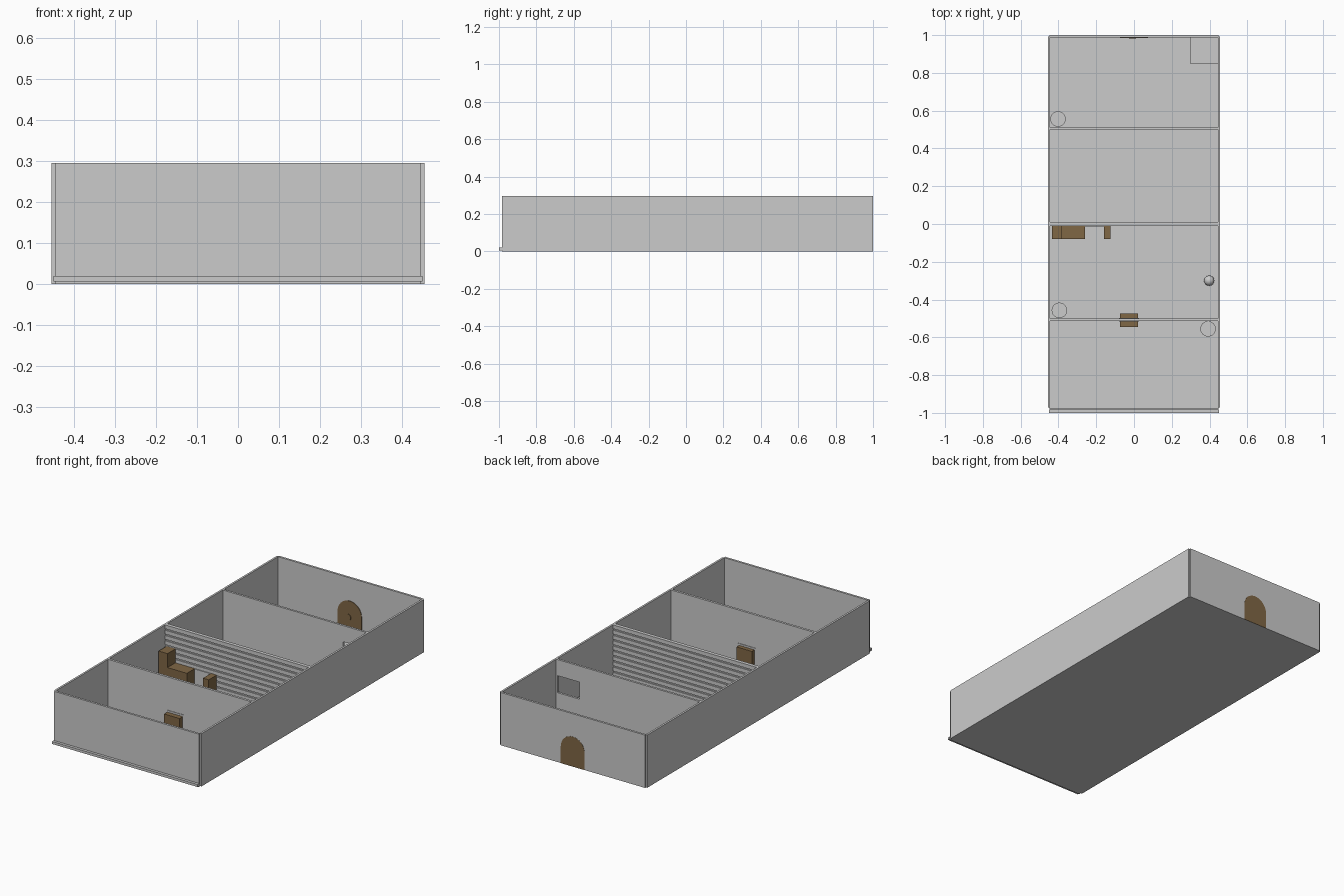
import bpy, bmesh, math
from mathutils import Vector

if "Cube" in bpy.data.objects:
    bpy.data.objects.remove(bpy.data.objects["Cube"])


def material(name, rgb):
    m = bpy.data.materials.new(name)
    m.diffuse_color = (*rgb, 1)
    m.use_nodes = True
    m.node_tree.nodes["Principled BSDF"].inputs["Base Color"].default_value = m.diffuse_color
    return m


GREY = material("plain grey", (0.6, 0.6, 0.6))
WOOD = material("brown wood", (0.215, 0.135, 0.06))
H = 0.295


def finish(name, bm, mat):
    bmesh.ops.recalc_face_normals(bm, faces=bm.faces)
    me = bpy.data.meshes.new(name)
    bm.to_mesh(me)
    bm.free()
    me.materials.append(mat)
    ob = bpy.data.objects.new(name, me)
    bpy.context.collection.objects.link(ob)
    return ob


def box(name, x, y, z, mat=GREY):
    bm = bmesh.new()
    bmesh.ops.create_cube(bm, size=1)
    for v in bm.verts:
        v.co = Vector([(r[0] + r[1]) / 2 + c * (r[1] - r[0]) for c, r in zip(v.co, (x, y, z))])
    return finish(name, bm, mat)


def prism(name, profile, y0, y1, mat):
    # x/z profile extruded along y
    bm = bmesh.new()
    face = bm.faces.new([bm.verts.new((x, y0, z)) for x, z in profile])
    out = bmesh.ops.extrude_face_region(bm, geom=[face])
    for g in out["geom"]:
        if isinstance(g, bmesh.types.BMVert):
            g.co.y = y1
    return finish(name, bm, mat)


def cylinder(name, x, y, z0, z1, r, n=24):
    bm = bmesh.new()
    bmesh.ops.create_cone(bm, cap_ends=True, segments=n, radius1=r, radius2=r, depth=z1 - z0)
    bmesh.ops.translate(bm, verts=bm.verts, vec=(x, y, (z0 + z1) / 2))
    return finish(name, bm, GREY)


# Floor panels, one per room, with fine seams
for i, (a, b) in enumerate(((-0.985, -0.506), (-0.502, -0.002), (0.002, 1.0))):
    box(f"floor_{i + 1}", (-0.447, 0.447), (a, b), (0, 0.008))

# Outer walls
for s, side in ((-1, "left"), (1, "right")):
    box(f"{side}_wall", sorted((s * 0.444, s * 0.455)), (-0.972, 0.992), (0, H))
box("front_wall", (-0.447, 0.447), (-0.985, -0.973), (0, H))
box("back_wall", (-0.447, 0.447), (0.988, 1.0), (0, H))
box("front_ledge", (-0.45, 0.45), (-1.0, -0.985), (0.006, 0.02))

# Front partition
box("front_partition", (-0.445, 0.445), (-0.514, -0.501), (0, H))

# Back partition with a window opening at its right end
py = (0.5, 0.512)
box("back_partition_main", (-0.445, 0.30), py, (0, H))
box("back_partition_end", (0.435, 0.445), py, (0, H))
box("back_partition_below", (0.30, 0.435), py, (0, 0.11))
box("back_partition_above", (0.30, 0.435), py, (0.205, H))

# Middle partition clad with horizontal boards on both sides
box("middle_partition", (-0.445, 0.445), (-0.004, 0.004), (0, H))
pitch = H / 10
for i in range(10):
    box(f"wall_board_{i + 1}", (-0.444, 0.444), (-0.01, 0.01),
        (i * pitch + 0.008, (i + 1) * pitch))

# Arched back door with a round knob on the inside
arch = [(-0.074, 0.0), (0.074, 0.0)]
arch += [(0.074 * math.cos(math.pi * i / 16), 0.093 + 0.074 * math.sin(math.pi * i / 16))
         for i in range(17)]
prism("arched_door", arch, 0.985, 1.001, WOOD)
knob = [(-0.008 + 0.018 * math.cos(math.tau * i / 16), 0.075 + 0.018 * math.sin(math.tau * i / 16))
        for i in range(16)]
prism("door_knob", knob, 0.981, 0.986, WOOD)

# Kitchen units along the middle partition
ky = (-0.08, -0.01)
box("tall_cabinet", (-0.435, -0.38), ky, (0.008, 0.178), WOOD)
box("long_counter", (-0.38, -0.26), ky, (0.008, 0.10), WOOD)
box("short_counter", (-0.16, -0.125), ky, (0.008, 0.10), WOOD)
box("splash_plate", (-0.26, -0.16), (-0.015, -0.01), (0.008, 0.10))

# Wooden cupboards back to back on the front partition, with grey backing plate
box("front_cupboard", (-0.075, 0.02), (-0.545, -0.517), (0.008, 0.10), WOOD)
box("rear_cupboard", (-0.075, 0.02), (-0.498, -0.475), (0.008, 0.10), WOOD)
box("cupboard_backing", (-0.08, 0.027), (-0.517, -0.498), (0.008, 0.11))

# Low chest in the back right corner
box("corner_chest", (0.298, 0.444), (0.848, 0.988), (0.008, 0.09))

# Round tables with splayed feet
for i, (x, y, turn) in enumerate(((-0.402, 0.556, 0), (-0.395, -0.457, 0), (0.392, -0.555, -175))):
    cylinder(f"table_top_{i + 1}", x, y, 0.062, 0.07, 0.041)
    cylinder(f"table_stem_{i + 1}", x, y, 0.008, 0.062, 0.008, 10)
    for k, deg in enumerate((108, -8)[:1 if i == 2 else 2]):
        foot = box(f"table_foot_{i + 1}_{k + 1}", (0, 0.055), (-0.002, 0.002), (0.008, 0.014))
        foot.location = (x, y, 0)
        foot.rotation_euler.z = math.radians(deg + turn)

# Ball near the right wall
bm = bmesh.new()
bmesh.ops.create_uvsphere(bm, u_segments=24, v_segments=12, radius=0.027)
for f in bm.faces:
    f.smooth = True
finish("ball", bm, GREY).location = (0.398, -0.3, 0.035)
